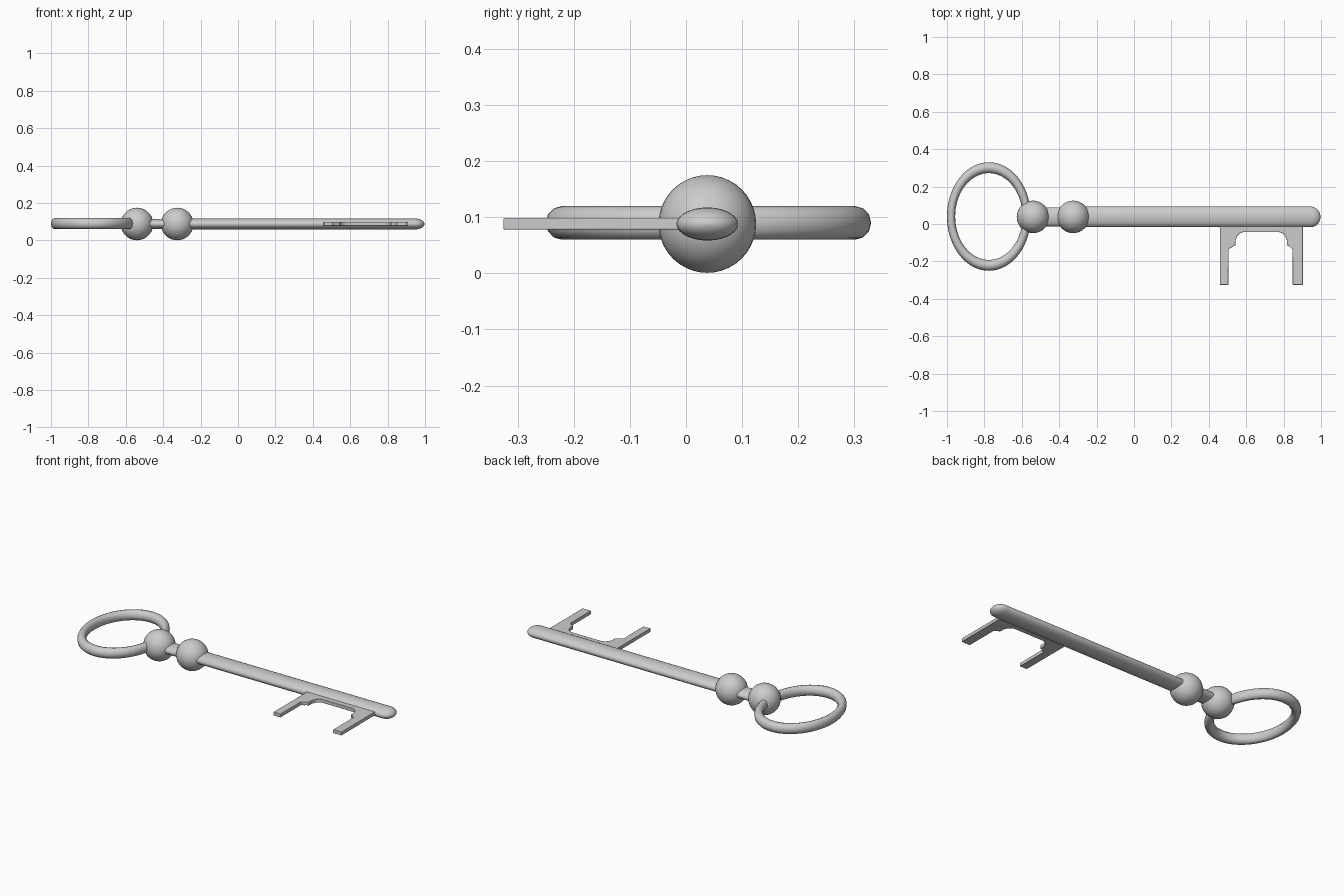
import bpy, bmesh
from math import sin, cos, pi, sqrt

if "Cube" in bpy.data.objects:
    bpy.data.objects.remove(bpy.data.objects["Cube"])

CY, CZ = 0.038, 0.088  # key axis


def finish(name, bm, angle=0.7):
    bmesh.ops.recalc_face_normals(bm, faces=bm.faces)
    me = bpy.data.meshes.new(name)
    bm.to_mesh(me)
    bm.free()
    ob = bpy.data.objects.new(name, me)
    bpy.context.collection.objects.link(ob)
    bpy.ops.object.select_all(action='DESELECT')
    ob.select_set(True)
    bpy.context.view_layer.objects.active = ob
    bpy.ops.object.shade_smooth_by_angle(angle=angle)
    return ob


def bridge(bm, a, b):
    n = len(a)
    for i in range(n):
        bm.faces.new((a[i], a[(i + 1) % n], b[(i + 1) % n], b[i]))


# Oval bow: round section swept between an outer and an inner ellipse
bm = bmesh.new()
N, M = 72, 12
loops = []
for i in range(N):
    t = 2 * pi * i / N
    loop = []
    for j in range(M):
        s = 2 * pi * j / M
        rx = 0.202 + 0.022 * cos(s)
        ry = 0.261 + 0.029 * cos(s)
        loop.append(bm.verts.new((-0.776 + rx * cos(t), 0.04 + ry * sin(t), 0.09 + 0.030 * sin(s))))
    loops.append(loop)
for i in range(N):
    bridge(bm, loops[i], loops[(i + 1) % N])
finish("bow_ring", bm, 1.2)

# Two ball collars
for i, x in enumerate((-0.54, -0.325)):
    bm = bmesh.new()
    bmesh.ops.create_uvsphere(bm, u_segments=32, v_segments=20, radius=0.087)
    bmesh.ops.translate(bm, verts=bm.verts, vec=(x, CY, CZ))
    finish(f"collar_ball_{i + 1}", bm)

# Flattened oval shaft with a thinner neck and a rounded tip
bm = bmesh.new()
sections = [(-0.56, 0.93), (-0.33, 0.93), (-0.32, 1.0), (0.945, 1.0)]
sections += [(0.945 + 0.052 * sin(a), cos(a)) for a in (0.25, 0.5, 0.75, 1.0, 1.25, 1.45)]
prev = None
for x, k in sections:
    loop = [bm.verts.new((x, CY + 0.055 * k * cos(2 * pi * j / 28),
                          CZ + 0.0295 * k * sin(2 * pi * j / 28))) for j in range(28)]
    if prev:
        bridge(bm, prev, loop)
    else:
        bm.faces.new(loop)
    prev = loop
tip = bm.verts.new((0.998, CY, CZ))
for j in range(28):
    bm.faces.new((prev[j], prev[(j + 1) % 28], tip))
finish("shaft", bm)

# Flat bit: two prongs with stepped, rounded inner corners
left = [(0.505, -0.325), (0.505, -0.135), (0.522, -0.125), (0.530, -0.118), (0.542, -0.115),
        (0.543, -0.085), (0.552, -0.064), (0.564, -0.051), (0.582, -0.044)]
right = [(0.848, -0.325), (0.848, -0.135), (0.836, -0.125), (0.830, -0.118), (0.818, -0.115),
         (0.817, -0.085), (0.808, -0.064), (0.796, -0.051), (0.778, -0.044)]
outline = [(0.45, 0.0), (0.459, -0.02), (0.459, -0.325)] + left + right[::-1]
outline += [(0.903, -0.325), (0.903, -0.02), (0.912, 0.0)]
bm = bmesh.new()
face = bm.faces.new([bm.verts.new((x, y, 0.078)) for x, y in outline])
ext = bmesh.ops.extrude_face_region(bm, geom=[face])
bmesh.ops.translate(bm, vec=(0, 0, 0.021),
                    verts=[v for v in ext["geom"] if isinstance(v, bmesh.types.BMVert)])
bit = finish("bit", bm, 0.5)
bev = bit.modifiers.new("soft_edges", 'BEVEL')
bev.width = 0.002
bev.segments = 2
